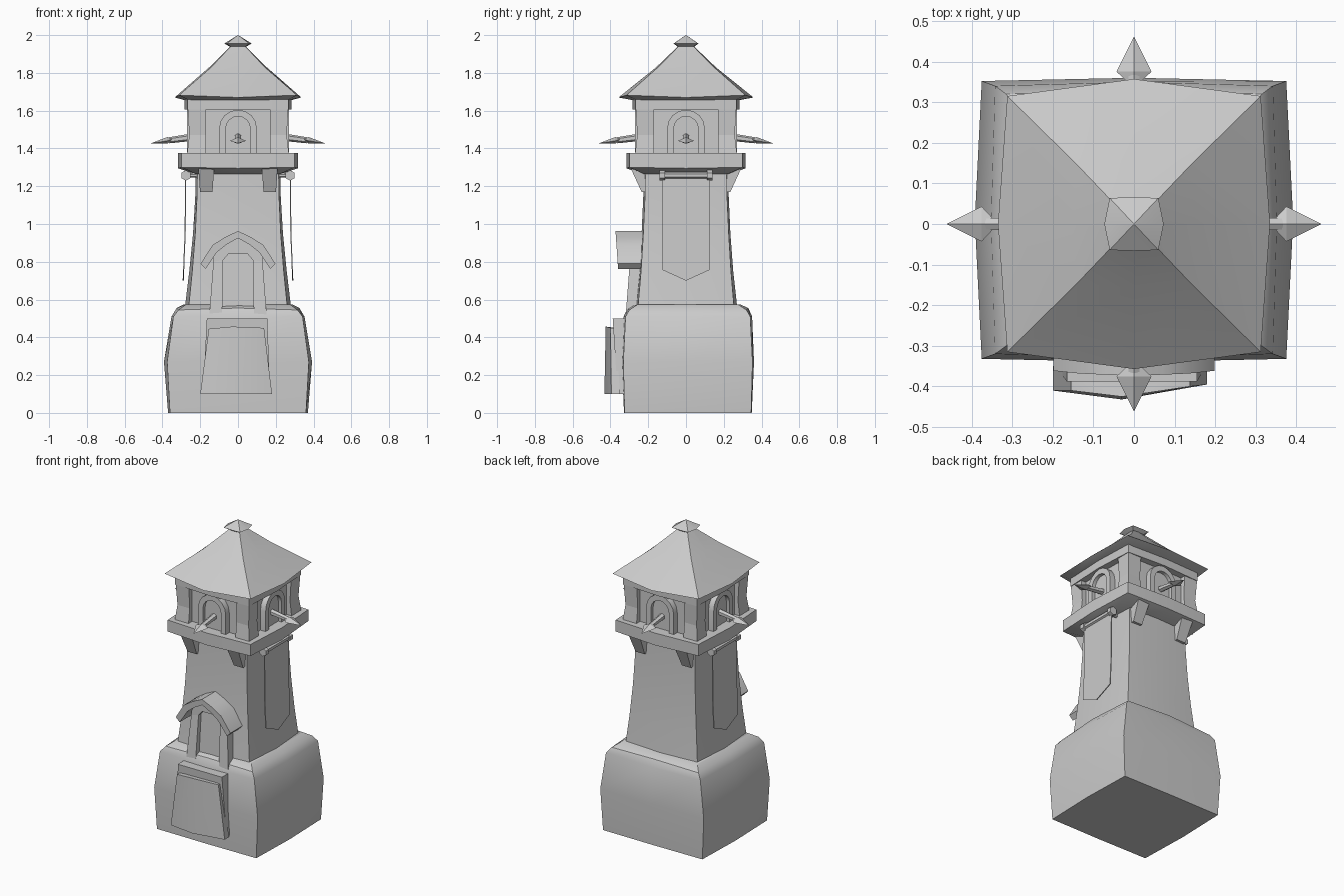
import bpy, bmesh
from math import sin, cos, pi
from mathutils import Matrix, Vector

if "Cube" in bpy.data.objects:
    bpy.data.objects.remove(bpy.data.objects["Cube"])


def finish(name, bm, turn=0.0):
    bmesh.ops.recalc_face_normals(bm, faces=bm.faces[:])
    bm.transform(Matrix.Rotation(turn, 4, 'Z'))
    me = bpy.data.meshes.new(name)
    bm.to_mesh(me)
    bm.free()
    ob = bpy.data.objects.new(name, me)
    bpy.context.collection.objects.link(ob)
    return ob


def tower_loft(name, rings, dy=0.0):
    """Stack of bulged squares: (z, corner x, corner y, middle x, middle y, middle z offset)."""
    bm = bmesh.new()
    loops = []
    for z, cx, cy, mx, my, dz in rings:
        pts = [(cx, cy, z), (0, my, z + dz), (-cx, cy, z), (-mx, 0, z + dz),
               (-cx, -cy, z), (0, -my, z + dz), (cx, -cy, z), (mx, 0, z + dz)]
        loops.append([bm.verts.new((x, y + dy, h)) for x, y, h in pts])
    for a, b in zip(loops, loops[1:]):
        for i in range(8):
            j = (i + 1) % 8
            bm.faces.new((a[i], a[j], b[j], b[i]))
    bm.faces.new(loops[0])
    bm.faces.new(loops[-1])
    return finish(name, bm)


def prism(name, pts, y0, y1, turn=0.0, lean=None):
    """Extrude an (x, z) outline along y; lean(z) shifts y."""
    bm = bmesh.new()
    lean = lean or (lambda z: 0)
    a, b = [[bm.verts.new((x, y + lean(z), z)) for x, z in pts] for y in (y0, y1)]
    n = len(pts)
    for i in range(n):
        bm.faces.new((a[i], a[(i + 1) % n], b[(i + 1) % n], b[i]))
    bm.faces.new(a)
    bm.faces.new(b)
    return finish(name, bm, turn)


def hull(name, pts, turn=0.0):
    bm = bmesh.new()
    for p in pts:
        bm.verts.new(p)
    bmesh.ops.convex_hull(bm, input=bm.verts[:])
    bmesh.ops.dissolve_limit(bm, angle_limit=0.02, verts=bm.verts[:], edges=bm.edges[:])
    return finish(name, bm, turn)


def block(name, low, high, turn=0.0):
    """Tapered block from two levels (x0, x1, y0, y1, z)."""
    return hull(name, [(x, y, q[4]) for q in (low, high) for x in q[:2] for y in q[2:4]], turn)


def rod(name, a, b, r1, r2, sides=6, turn=0.0):
    a, b = Vector(a), Vector(b)
    bm = bmesh.new()
    m = Matrix.Translation((a + b) / 2) @ (b - a).to_track_quat('Z', 'Y').to_matrix().to_4x4()
    bmesh.ops.create_cone(bm, cap_ends=True, segments=sides, radius1=r1, radius2=r2,
                          depth=(b - a).length, matrix=m)
    return finish(name, bm, turn)


def arch(r, z0, zc, n=8, rise=1.0):
    return [(r, z0)] + [(r * cos(pi * i / n), zc + rise * r * sin(pi * i / n))
                        for i in range(n + 1)] + [(-r, z0)]


# Stone base, shaft, gallery floor
tower_loft("stone_base", [(0, .36, .335, .37, .338, 0), (.27, .375, .342, .392, .35, 0),
                          (.51, .342, .33, .352, .34, 0), (.545, .315, .31, .325, .32, .01),
                          (.575, .275, .265, .285, .275, 0)], dy=.01)
tower_loft("shaft", [(.55, .262, .255, .282, .272, 0), (.75, .242, .238, .258, .25, 0),
                     (.95, .226, .226, .238, .235, 0), (1.15, .217, .217, .226, .226, 0),
                     (1.29, .215, .215, .224, .224, 0)])
tower_loft("gallery_floor", [(1.265, .222, .222, .228, .228, 0), (1.3, .3, .3, .318, .316, -.005),
                             (1.375, .3, .3, .318, .316, 0)])

# Guard room: recessed walls and top band
tower_loft("room_wall", [(1.36, .23, .23, .235, .235, 0), (1.63, .23, .23, .235, .235, 0)])
tower_loft("room_top_band", [(1.605, .268, .268, .282, .282, 0), (1.665, .268, .268, .282, .282, 0)])

# Roof and its cap
tower_loft("roof", [(1.655, .26, .26, .28, .28, 0), (1.682, .312, .315, .335, .357, -.012),
                    (1.83, .142, .148, .152, .158, 0), (1.96, .02, .02, .022, .022, 0)])
tower_loft("roof_cap", [(1.94, .04, .04, .045, .045, 0), (1.955, .06, .064, .073, .066, 0),
                        (2.0, .001, .001, .001, .001, 0)])

for k in range(4):
    t = k * pi / 2
    # Corner post, slightly waisted
    tower = [(1.37, .27), (1.47, .258), (1.61, .266)]
    for (z0, h0), (z1, h1) in zip(tower, tower[1:]):
        block("corner_post", (.17, h0, .17, h0, z0), (.17, h1, .17, h1, z1), t)
    # Arched window frame and pane
    prism("window_frame", arch(.1, 1.37, 1.505) + arch(.065, 1.37, 1.505)[::-1], -.27, -.22, t)
    prism("window_pane", arch(.067, 1.37, 1.505), -.247, -.22, t)
    # Spear pointing out of the window
    rod("spear_shaft", (0, -.24, 1.46), (0, -.365, 1.443), .02, .016, 6, t)
    hull("spear_head", [(0, -.335, 1.452), (.043, -.375, 1.44), (-.043, -.375, 1.44),
                        (0, -.375, 1.46), (0, -.375, 1.425), (0, -.462, 1.427)], t)

for s in (0, pi):
    # Corbels on front and back
    for x in (-.168, .168):
        block("corbel", (x - .033, x + .033, -.235, -.2, 1.17),
              (x - .042, x + .042, -.295, -.2, 1.3), s)
    # Banners on left and right
    t = s + pi / 2
    rod("banner_rod", (-.125, -.276, 1.257), (.125, -.276, 1.257), .018, .018, 6, t)
    for x in (-.125, .125):
        rod("banner_rod_knob", (x - .014, -.276, 1.257), (x + .014, -.276, 1.257), .028, .028, 6, t)
        rod("banner_rod_mount", (x * .8, -.2, 1.257), (x * .8, -.276, 1.257), .012, .012, 6, t)
    prism("banner", [(-.125, 1.257), (.125, 1.257), (.125, .97), (.125, .757), (0, .7),
                     (-.125, .757), (-.125, .97)], -.281, -.275, t,
          lambda z: -.012 * max(0, (1.0 - z) / .3))

# Doorway: door, pillars, lintel arch and gabled hood
prism("door", [(-.09, .48), (.09, .48), (.08, .82), (.05, .845), (-.05, .845), (-.08, .82)],
      -.285, -.2, 0, lambda z: .05 * (z - .5))
for s in (-1, 1):
    block("door_pillar", (min(s * .085, s * .155), max(s * .085, s * .155), -.322, -.2, .48),
          (min(s * .078, s * .128), max(s * .078, s * .128), -.295, -.2, .83))
prism("door_lintel", [(-.13, .8), (-.078, .81), (-.05, .842), (.05, .842), (.078, .81), (.13, .8),
                      (.12, .86), (0, .94), (-.12, .86)], -.3, -.2)
half = [(.07, .93), (.135, .888), (.198, .79), (.172, .762), (.112, .85), (.06, .892)]
prism("door_hood", [(0, .963)] + half + [(0, .925)] + [(-x, z) for x, z in half[::-1]],
      -.36, -.215, 0, lambda z: -.013 * (z - .77) / .19)

# Doorstep and leaning slab in front of it
block("doorstep", (-.185, .17, -.362, -.3, .1), (-.165, .155, -.388, -.25, .5))
hull("leaning_slab", [(-.2, -.41, .1), (-.03, -.432, .1), (.18, -.395, .1),
                      (-.2, -.35, .1), (.18, -.35, .1),
                      (-.155, -.41, .445), (-.03, -.425, .457), (.138, -.4, .45),
                      (-.155, -.37, .445), (.138, -.37, .45)])

# Soft shading with crisp edges
for ob in bpy.context.collection.objects:
    ob.select_set(True)
    bpy.context.view_layer.objects.active = ob
bpy.ops.object.shade_smooth_by_angle(angle=0.5)
